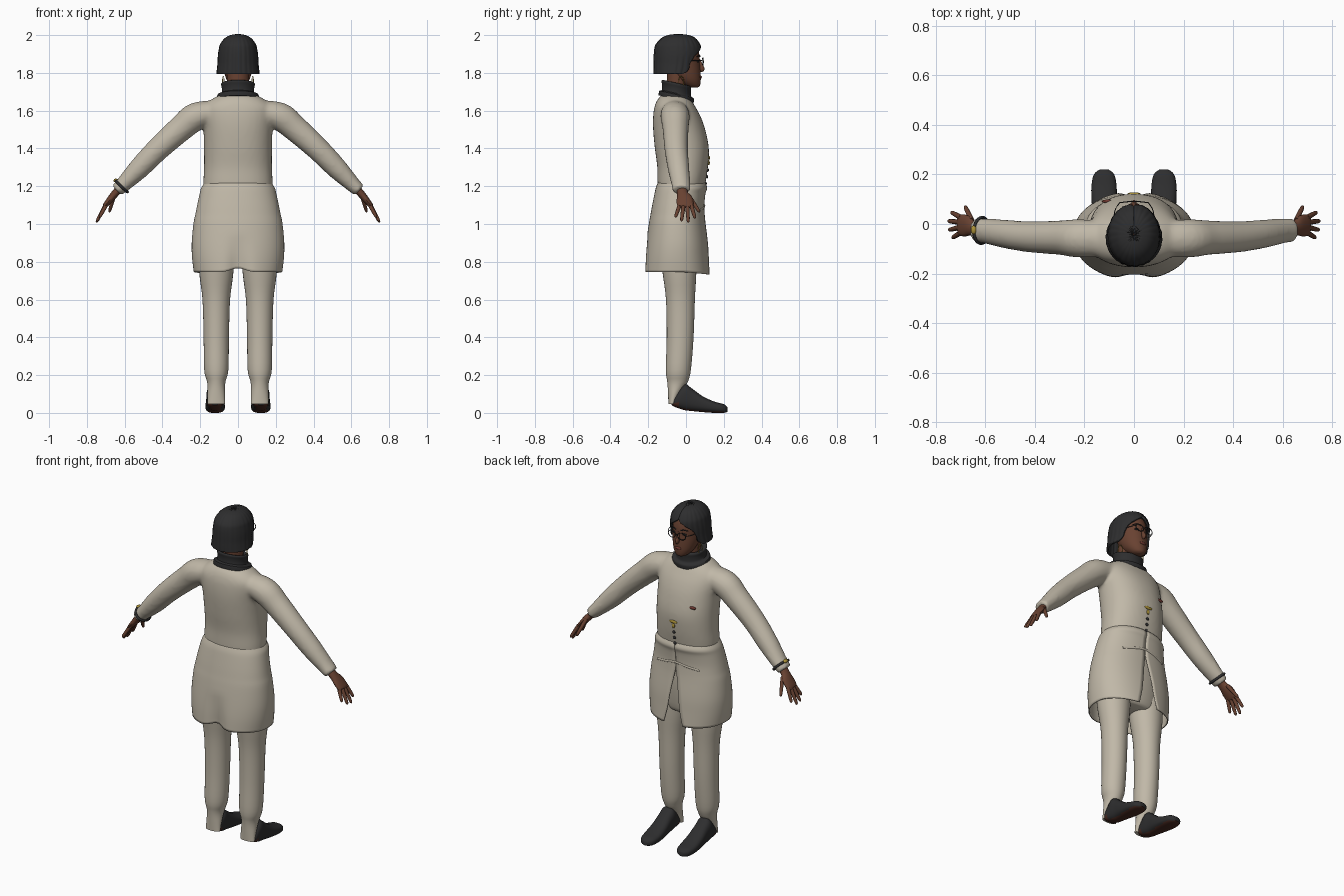
import bpy, bmesh, math
from mathutils import Vector, Matrix

if "Cube" in bpy.data.objects:
    bpy.data.objects.remove(bpy.data.objects["Cube"])


def material(name, r, g, b):
    m = bpy.data.materials.new(name)
    m.use_nodes = True
    m.diffuse_color = (r, g, b, 1)
    m.node_tree.nodes["Principled BSDF"].inputs["Base Color"].default_value = (r, g, b, 1)
    return m


cream = material("cream cloth", .53, .48, .39)
black = material("black cloth", .027, .027, .028)
skin = material("brown skin", .14, .054, .031)
gold = material("gold", .4, .28, .04)
rust = material("rust red", .16, .04, .03)
sole = material("sole brown", .07, .024, .016)
made = []


def finish(name, bm, *mats):
    bmesh.ops.recalc_face_normals(bm, faces=bm.faces)
    me = bpy.data.meshes.new(name)
    bm.to_mesh(me)
    bm.free()
    for m in mats:
        me.materials.append(m)
    ob = bpy.data.objects.new(name, me)
    bpy.context.collection.objects.link(ob)
    made.append(ob)
    return ob


def spline(rows, steps):
    """Catmull-Rom interpolation through rows of numbers."""
    p = [rows[0], *rows, rows[-1]]
    out = []
    for i in range(1, len(p) - 2):
        for s in range(steps):
            t = s / steps
            out.append([b + .5 * t * (c - a + t * (2*a - 5*b + 4*c - d + t * (3*(b - c) + d - a)))
                        for a, b, c, d in zip(p[i-1], p[i], p[i+1], p[i+2])])
    out.append(list(rows[-1]))
    return out


def skin_rings(name, rings, mats, closed=True):
    bm = bmesh.new()
    vs = [[bm.verts.new(c) for c in ring] for ring in rings]
    n = len(vs[0])
    for a, b in zip(vs, vs[1:]):
        for i in range(n if closed else n - 1):
            j = (i + 1) % n
            bm.faces.new((a[i], a[j], b[j], b[i]))
    if closed:
        bm.faces.new(vs[0])
        bm.faces.new(vs[-1])
    return finish(name, bm, *mats)


def loft(name, rows, *mats, cx=0, n=40, steps=4, power=2, lying=False, is_open=False, warp=None):
    """Rows: height, half width, back, front and, if open, the front half-angle."""
    rings = []
    for row in spline(rows, steps):
        h, rx, lo, hi = row[:4]
        gap = max(row[4], .004) if is_open else 0
        ring = []
        for i in range(n):
            a = gap + (2 * math.pi - 2 * gap) * i / (n - 1 if is_open else n)
            s, c = math.sin(a), math.cos(a)
            x = cx + rx * math.copysign(abs(s) ** (2 / power), s)
            y = (lo + hi) / 2 + (hi - lo) / 2 * math.copysign(abs(c) ** (2 / power), c)
            co = (x, h, y) if lying else (x, y, h)
            ring.append(warp(*co, a) if warp else co)
        rings.append(ring)
    return skin_rings(name, rings, mats, not is_open)


def tube(name, rows, mat, n=16, steps=4):
    """Rows: x, y, z, radius across, radius through."""
    pts = spline(rows, steps)
    rings = []
    for i, (x, y, z, a, b) in enumerate(pts):
        t = (Vector(pts[min(i+1, len(pts)-1)][:3]) - Vector(pts[max(i-1, 0)][:3])).normalized()
        ref = Vector((1, 0, 0)) if abs(t.y) > .9 else Vector((0, 1, 0))
        u = (ref - t * ref.dot(t)).normalized()
        v = t.cross(u)
        rings.append([Vector((x, y, z)) + u * a * math.cos(k * math.tau / n)
                      + v * b * math.sin(k * math.tau / n) for k in range(n)])
    return skin_rings(name, rings, [mat])


def blob(name, at, size, mat):
    bm = bmesh.new()
    bmesh.ops.create_uvsphere(bm, u_segments=16, v_segments=10, radius=1,
                              matrix=Matrix.Translation(at) @ Matrix.Diagonal((*size, 1)))
    return finish(name, bm, mat)


def hoop(name, at, axis, r1, r2, thick, mat):
    """Elliptical ring around an axis."""
    q = Vector(axis).to_track_quat('Z', 'Y')
    rings = []
    for i in range(32):
        a = i * math.tau / 32
        ring = []
        for k in range(8):
            b = k * math.tau / 8
            w = thick * math.cos(b)
            ring.append(Vector(at) + q @ Vector(((r1 + w) * math.cos(a), (r2 + w) * math.sin(a),
                                                 thick * math.sin(b))))
        rings.append(ring)
    bm = bmesh.new()
    vs = [[bm.verts.new(c) for c in r] for r in rings]
    for i in range(32):
        for k in range(8):
            a, b = vs[i], vs[(i + 1) % 32]
            bm.faces.new((a[k], a[(k+1) % 8], b[(k+1) % 8], b[k]))
    return finish(name, bm, mat)


def front_point(ob, x, z, lift=.002):
    hit, loc, _, _ = ob.ray_cast((x, 1, z), (0, -1, 0))
    return (x, (loc.y if hit else .1) + lift, z)


# Jacket top: torso and sleeves fused into one smooth skin
torso = loft("jacket", [(1.1, .17, -.14, .08), (1.2, .183, -.15, .1), (1.3, .18, -.152, .116),
                        (1.4, .18, -.165, .121), (1.5, .183, -.174, .102), (1.57, .19, -.174, .077),
                        (1.62, .185, -.167, .05), (1.66, .14, -.15, .025), (1.69, .08, -.12, -.005)],
             power=2.2)
sleeves = [tube("sleeve", [(s*.1, -.06, 1.6, .07, .055), (s*.22, -.058, 1.57, .078, .075),
                           (s*.3, -.055, 1.508, .07, .07), (s*.42, -.052, 1.4, .063, .063),
                           (s*.52, -.04, 1.298, .058, .057), (s*.6, -.028, 1.217, .051, .043),
                           (s*.642, -.025, 1.178, .048, .036)], cream) for s in (-1, 1)]
bpy.ops.object.select_all(action='DESELECT')
for ob in (torso, *sleeves):
    ob.select_set(True)
made = [torso]
bpy.context.view_layer.objects.active = torso
bpy.ops.object.join()
mod = torso.modifiers.new("fuse", 'REMESH')
mod.mode, mod.voxel_size = 'VOXEL', .01
mod = torso.modifiers.new("relax", 'SMOOTH')
mod.factor, mod.iterations = .5, 8
for name in ("fuse", "relax"):
    bpy.ops.object.modifier_apply(modifier=name)

# Lapels and shirt front: cut along the V lines, then coloured by region
V, OUT, IN, SHIRT = 1.19, .325, .165, .135
bm = bmesh.new()
bm.from_mesh(torso.data)
cuts = [((0, 0, V), (1, 0, s * k)) for k in (OUT, IN, SHIRT) for s in (-1, 1)]
for co, no in cuts + [((0, 0, 1.34), (0, 0, 1)), ((0, 0, 1.63), (0, 0, 1))]:
    bmesh.ops.bisect_plane(bm, geom=bm.verts[:] + bm.edges[:] + bm.faces[:], dist=1e-5,
                           plane_co=co, plane_no=no)
for f in bm.faces:
    c = f.calc_center_median()
    f.material_index = 0
    if c.y > -.03 and c.z > V + .005:
        k = abs(c.x) / (c.z - V)
        f.material_index = int((k < SHIRT and c.z > 1.34) or (IN < k < OUT and c.z < 1.63))
bm.to_mesh(torso.data)
bm.free()
torso.data.materials.clear()
for m in (cream, black):
    torso.data.materials.append(m)


# Coat skirt, open at the front with a pleat at the back
def pleat(x, y, z, a):
    low = max(0, min(1, (.95 - z) / .2))
    dent = math.exp(-(x / .05) ** 2) * low
    back = y < -.05
    return (x, y + (.03 * dent if back else 0), z + (.022 * dent if back else -.1 * low * max(0, y)))


skirt = loft("coat_skirt", [(1.215, .176, -.148, .1, 0), (1.19, .192, -.157, .109, 0),
                            (1.16, .2, -.164, .1, 0), (1.1, .213, -.176, .094, 0),
                            (1.05, .223, -.185, .096, .01), (1, .233, -.194, .101, .04),
                            (.9, .242, -.208, .114, .1), (.82, .24, -.217, .12, .15),
                            (.745, .231, -.222, .126, .24)],
             cream, n=72, power=2.2, is_open=True, warp=pleat)
mod = skirt.modifiers.new("cloth", 'SOLIDIFY')
mod.thickness, mod.offset = .006, 0
loft("hips", [(.77, .14, -.13, .04), (.8, .19, -.16, .06), (.95, .205, -.17, .075),
              (1.12, .18, -.15, .07)], cream)

# Collar, neck and head
loft("roll_collar", [(1.66, .112, -.145, .04), (1.685, .108, -.142, .042), (1.692, .088, -.128, .028),
                     (1.72, .086, -.127, .026), (1.74, .09, -.13, .027), (1.747, .08, -.12, .018),
                     (1.735, .066, -.105, .005)], black, steps=3,
     warp=lambda x, y, z, a: (x, y, z - .22 * (y + .05)))
loft("neck", [(1.66, .06, -.1, 0), (1.74, .058, -.1, .005), (1.82, .06, -.1, .01)], skin)
loft("head", [(1.722, .015, .03, .06), (1.732, .036, -.005, .073), (1.76, .058, -.05, .078),
              (1.8, .072, -.085, .077), (1.85, .079, -.11, .073), (1.9, .08, -.12, .07),
              (1.95, .07, -.11, .052), (1.98, .03, -.07, .01)], skin)
tube("nose", [(0, .068, 1.872, .006, .006), (0, .078, 1.845, .009, .008),
              (0, .083, 1.82, .015, .01), (0, .075, 1.808, .006, .004)], skin)
blob("lips", (0, .077, 1.778), (.022, .007, .008), rust)

# Bobbed hair with fine combed ridges
loft_rows = [(2, .004, -.045, -.037, 0), (1.995, .035, -.09, .01, 0), (1.98, .065, -.125, .045, 0),
             (1.95, .088, -.153, .068, 0), (1.925, .095, -.161, .076, .3), (1.89, .1, -.164, .074, .75),
             (1.85, .102, -.165, .068, .95), (1.82, .105, -.166, .06, 1.05), (1.795, .108, -.166, .05, 1.2)]
hair = loft("hair", loft_rows, black, n=97, is_open=True,
            warp=lambda x, y, z, a: (x * (1 + .012 * math.sin(24 * a)),
                                     y + .0015 * math.sin(24 * a), z - .025 * max(0, y + .02) / .05 * (z < 1.85)))
mod = hair.modifiers.new("thickness", 'SOLIDIFY')
mod.thickness, mod.offset = .012, 0

# Glasses, eyes, brows and earrings
for s in (-1, 1):
    blob("eye", (s*.033, .062, 1.862), (.013, .01, .006), black)
    tube("eyebrow", [(s*.016, .074, 1.886, .002, .003), (s*.035, .071, 1.892, .003, .003),
                     (s*.056, .056, 1.885, .002, .002)], black, n=8)
    hoop("glasses_rim", (s*.033, .089, 1.86), (s*.12, 1, 0), .025, .02, .0022, black)
    tube("glasses_arm", [(s*.058, .086, 1.866, .002, .002), (s*.078, .05, 1.866, .002, .002),
                         (s*.083, -.02, 1.865, .002, .002)], black, n=8)
    hoop("earring", (s*.078, -.025, 1.752), (s, .3, 0), .014, .03, .002, gold)
tube("glasses_bridge", [(-.009, .09, 1.865, .002, .002), (.009, .09, 1.865, .002, .002)], black, n=8)

for s in (-1, 1):
    # Trouser legs
    loft("trouser_leg", [(.95, .1, -.15, .06), (.75, .091, -.125, .055), (.6, .073, -.106, .047),
                         (.4, .067, -.102, .04), (.23, .064, -.107, .026), (.17, .05, -.1, .012),
                         (.14, .046, -.097, -.005), (.1, .046, -.095, -.03), (.048, .046, -.093, -.055)],
         cream, cx=s * .115, n=32)
    # Shoes with brown soles
    shoe = loft("shoe", [(-.076, .02, .042, .058), (-.06, .04, .032, .085), (-.01, .046, .015, .152),
                         (.03, .046, .01, .13), (.09, .05, .004, .087), (.15, .051, 0, .06),
                         (.2, .041, 0, .046), (.221, .016, .006, .03)],
                black, sole, cx=s * .121, n=32, power=2.6, lying=True)
    for p in shoe.data.polygons:
        p.material_index = int(p.normal.z < -.8 or (p.center.y < -.03 and p.normal.z < -.2))
    # Hands
    tube("palm", [(s*.615, -.022, 1.2, .03, .022), (s*.65, -.018, 1.162, .029, .02),
                  (s*.675, -.008, 1.132, .043, .018), (s*.703, -.004, 1.098, .042, .013),
                  (s*.71, -.004, 1.09, .03, .006)], skin)
    for name, base, tip in (("thumb", (.655, .015, 1.15), (.682, .072, 1.062)),
                            ("index_finger", (.698, .026, 1.105), (.738, .048, 1.03)),
                            ("middle_finger", (.702, .007, 1.1), (.75, .012, 1.008)),
                            ("ring_finger", (.701, -.013, 1.1), (.748, -.024, 1.014)),
                            ("little_finger", (.695, -.032, 1.105), (.733, -.056, 1.035))):
        a, b = Vector(base), Vector(tip)
        rows = []
        for t, r in ((0, .011), (.5, .01), (.9, .008), (1, .002)):
            x, y, z = a.lerp(b, t)
            rows.append((s * x, y, z, r, r))
        tube(name, rows, skin, n=10, steps=3)

# Wrist band with a gold face
hoop("wrist_band", (-.615, -.026, 1.199), (-.7, .05, -.72), .052, .043, .007, black)
blob("wrist_band_face", (-.647, -.024, 1.23), (.012, .018, .01), gold)

# Pendant, buttons, pocket square and waist tie laid on the cloth
bpy.context.view_layer.update()
blob("pendant", front_point(torso, 0, 1.35), (.026, .006, .009), gold)
blob("pendant_drop", front_point(torso, 0, 1.325), (.009, .006, .014), gold)
for z in (1.215, 1.25, 1.285):
    blob("button", front_point(torso, 0, z), (.009, .006, .009), black)
blob("pocket_square", front_point(torso, -.105, 1.45, 0), (.026, .007, .009), rust)
tie = [(*front_point(skirt, x, 1.1 - abs(x) * .2), .003, .006) for x in (-.14, -.07, -.02, .02, .07, .14)]
tube("waist_tie", tie, cream, n=8)
blob("waist_knot", front_point(skirt, 0, 1.1), (.02, .008, .014), cream)

# Smooth shading with crisp edges kept
bpy.ops.object.select_all(action='DESELECT')
for ob in made:
    ob.select_set(True)
bpy.context.view_layer.objects.active = torso
bpy.ops.object.shade_smooth_by_angle(angle=math.radians(45))
